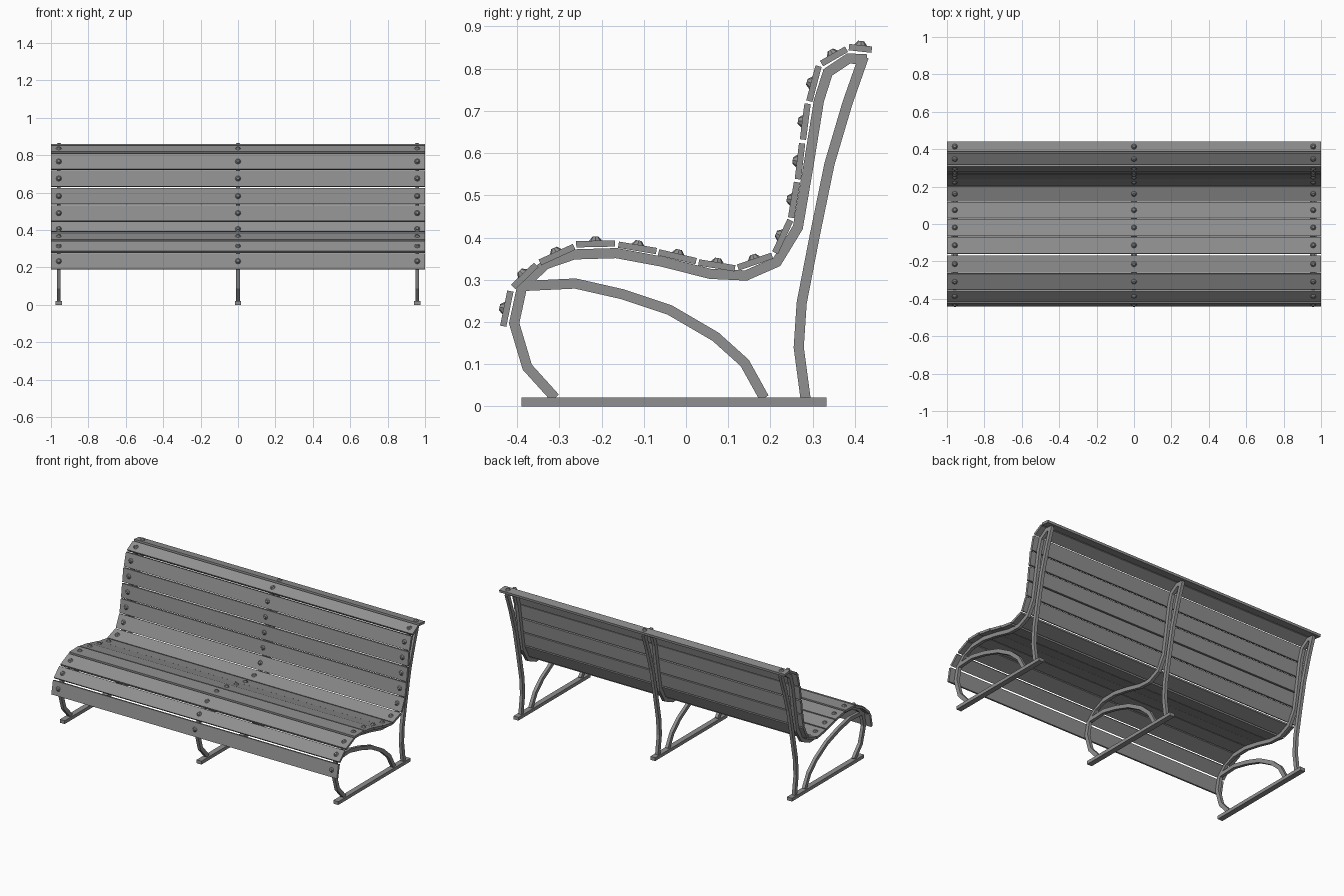
import bpy, bmesh, math
from mathutils import Vector, Matrix

old = bpy.data.objects.get("Cube")
if old:
    bpy.data.objects.remove(old, do_unlink=True)

grey = bpy.data.materials.new("plain_grey")
grey.use_nodes = True
colour = (0.28, 0.28, 0.28, 1)
grey.diffuse_color = colour
grey.node_tree.nodes["Principled BSDF"].inputs["Base Color"].default_value = colour


def finish(bm, name):
    bmesh.ops.recalc_face_normals(bm, faces=bm.faces)
    mesh = bpy.data.meshes.new(name)
    bm.to_mesh(mesh)
    bm.free()
    mesh.materials.append(grey)
    return mesh


def place(mesh, name, matrix=Matrix()):
    ob = bpy.data.objects.new(name, mesh)
    ob.matrix_world = matrix
    bpy.context.collection.objects.link(ob)
    return ob


def flat_bar(name, path, width, depth):
    """Sweep a rectangular section along a (y, z) path with mitred corners."""
    pts = [Vector(p) for p in path]
    dirs = [(b - a).normalized() for a, b in zip(pts, pts[1:])]
    bm = bmesh.new()
    rings = []
    for i, p in enumerate(pts):
        d0, d1 = dirs[max(i - 1, 0)], dirs[min(i, len(dirs) - 1)]
        t = (d0 + d1).normalized()
        n = Vector((-t.y, t.x)) * (width / 2 / t.dot(d0))
        rings.append([bm.verts.new((sx * depth / 2, p.x + s * n.x, p.y + s * n.y))
                      for sx, s in ((-1, -1), (1, -1), (1, 1), (-1, 1))])
    for a, b in zip(rings, rings[1:]):
        for k in range(4):
            j = (k + 1) % 4
            bm.faces.new((a[k], a[j], b[j], b[k]))
    bm.faces.new(rings[0])
    bm.faces.new(rings[-1])
    return finish(bm, name)


# Iron frame profiles, as (y, z)
seat_path = [(-.31, .02), (-.376, .093), (-.407, .197), (-.388, .285), (-.332, .337),
             (-.265, .36), (-.165, .363), (-.057, .343), (.057, .314), (.142, .31),
             (.215, .342), (.265, .424), (.29, .57), (.315, .725), (.336, .791),
             (.385, .824), (.428, .822)]
leg_path = [(.421, .828), (.382, .717), (.34, .575), (.305, .405), (.274, .245),
            (.267, .14), (.283, .02)]
arch_path = [(-.39, .285), (-.262, .291), (-.152, .266), (-.038, .228), (.07, .165),
             (.139, .103), (.185, .02)]
base_path = [(-.39, .01), (.333, .01)]

parts = {"seat_support": (seat_path, .024, .02), "back_leg": (leg_path, .024, .02),
         "arch_brace": (arch_path, .024, .02), "foot_bar": (base_path, .021, .034)}
sides = {"right": -.958, "middle": 0, "left": .958}
for part, spec in parts.items():
    mesh = flat_bar(part, *spec)
    for side, x in sides.items():
        place(mesh, f"{side}_{part}", Matrix.Translation((x, 0, 0)))

# Low dome bolt head
bm = bmesh.new()
bmesh.ops.create_cone(bm, cap_ends=True, segments=8, radius1=.016, radius2=.007,
                      depth=.011, matrix=Matrix.Translation((0, 0, .0045)))
bolt = finish(bm, "bolt")

# Slats: front edge and back edge of each board, as (y, z)
slats = [((-.433, .19), (-.416, .273)), ((-.409, .283), (-.355, .335)),
         ((-.346, .341), (-.265, .378)), ((-.26, .384), (-.168, .386)),
         ((-.16, .383), (-.07, .368)), ((-.065, .365), (.024, .344)),
         ((.03, .341), (.116, .327)), ((.123, .329), (.204, .357)),
         ((.211, .364), (.247, .441)), ((.249, .447), (.263, .531)),
         ((.265, .538), (.275, .623)), ((.277, .632), (.288, .717)),
         ((.292, .723), (.314, .806)), ((.321, .812), (.38, .846)),
         ((.386, .851), (.44, .845))]
thick = .015
for i, (a, b) in enumerate(slats, 1):
    place(flat_bar("slat", (a, b), thick, 2), f"slat_{i}")
    d = (Vector(b) - Vector(a)).normalized()
    mid = (Vector(a) + Vector(b)) / 2 + Vector((-d.y, d.x)) * thick / 2
    tilt = Matrix.Rotation(math.atan2(d.y, d.x), 4, "X")
    for side, x in sides.items():
        place(bolt, f"{side}_bolt_{i}", Matrix.Translation((x, mid.x, mid.y)) @ tilt)
